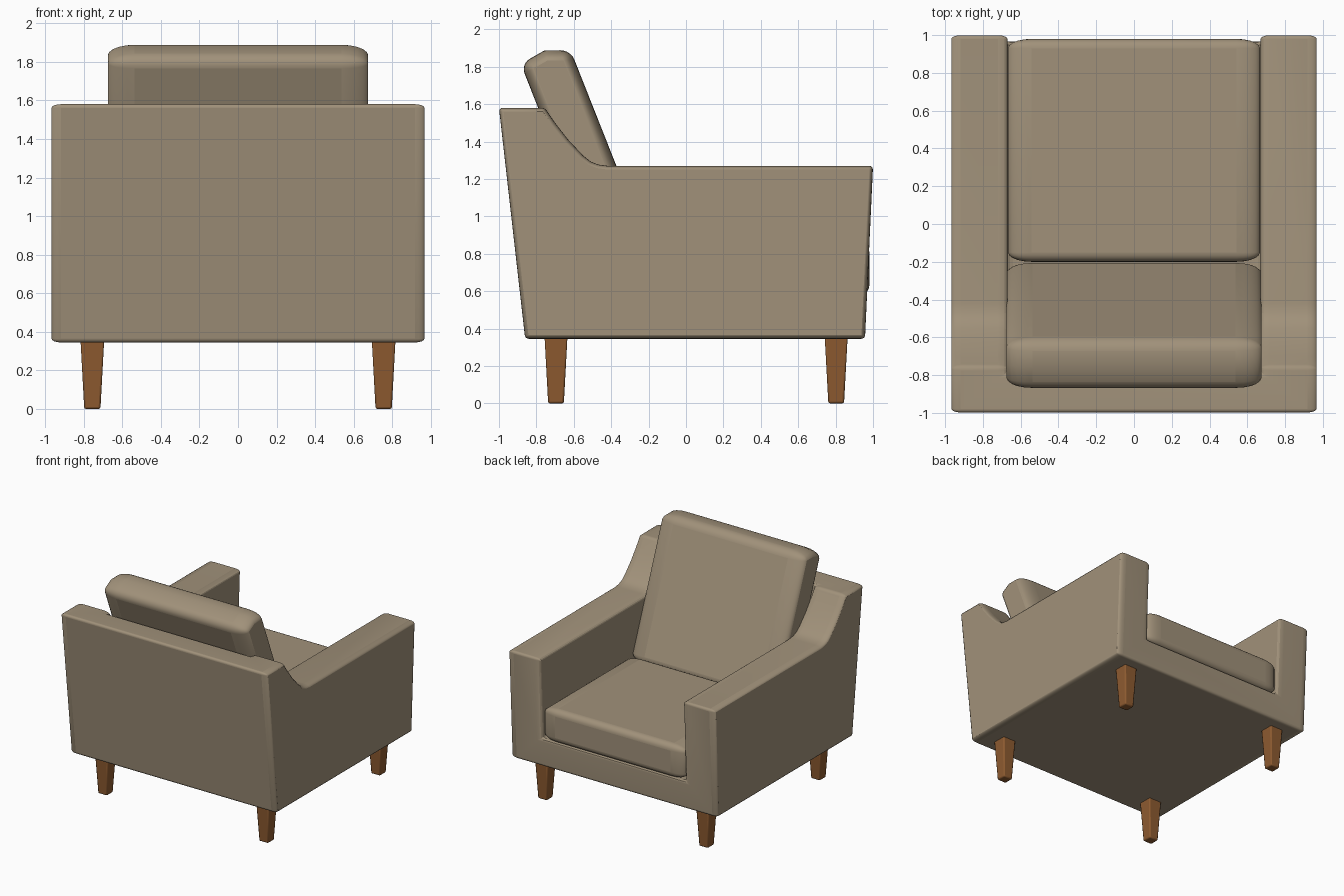
import bpy, bmesh, math
from mathutils import Matrix

if "Cube" in bpy.data.objects:
    bpy.data.objects.remove(bpy.data.objects["Cube"])


def material(name, rgb):
    m = bpy.data.materials.new(name)
    m.diffuse_color = (*rgb, 1)
    m.use_nodes = True
    m.node_tree.nodes["Principled BSDF"].inputs["Base Color"].default_value = m.diffuse_color
    return m


FABRIC = material("taupe fabric", (0.355, 0.285, 0.195))
WOOD = material("brown wood", (0.27, 0.105, 0.03))
SQUASH = 0.4  # x is squashed before bevelling so edges round wider across x


def add(name, bm, mat):
    bmesh.ops.recalc_face_normals(bm, faces=bm.faces)
    me = bpy.data.meshes.new(name)
    bm.to_mesh(me)
    bm.free()
    ob = bpy.data.objects.new(name, me)
    bpy.context.collection.objects.link(ob)
    me.materials.append(mat)
    return ob


def prism(name, profile, half, mat):
    """Extrude a (y, z) outline across x."""
    bm = bmesh.new()
    f = bm.faces.new([bm.verts.new((-half, y, z)) for y, z in profile])
    g = bmesh.ops.extrude_face_region(bm, geom=[f])
    bmesh.ops.translate(bm, vec=(2 * half, 0, 0),
                        verts=[v for v in g["geom"] if isinstance(v, bmesh.types.BMVert)])
    return add(name, bm, mat)


def soften(ob, width, segments):
    b = ob.modifiers.new("bevel", 'BEVEL')
    b.width, b.segments = width, segments
    b.limit_method, b.angle_limit = 'ANGLE', math.radians(35)


def smooth(ob, angle=40):
    bpy.ops.object.select_all(action='DESELECT')
    ob.select_set(True)
    bpy.context.view_layer.objects.active = ob
    bpy.ops.object.shade_smooth_by_angle(angle=math.radians(angle))


# Frame: arms, back and base, with the seat well cut out
frame = prism("frame", [(-0.86, 0.345), (-1.0, 1.58), (-0.755, 1.58), (-0.70, 1.50),
                        (-0.63, 1.41), (-0.55, 1.325), (-0.51, 1.293), (-0.47, 1.277),
                        (-0.42, 1.27), (1.0, 1.27), (0.957, 0.345)], 0.967 * SQUASH, FABRIC)
cutter = prism("seat_well_cutter", [(-0.68, 0.58), (-0.82, 1.8), (1.3, 1.8), (1.3, 0.58)],
               0.67 * SQUASH, FABRIC)
cutter.hide_render = True
cutter.hide_set(True)
cut = frame.modifiers.new("seat well", 'BOOLEAN')
cut.object, cut.operation, cut.solver = cutter, 'DIFFERENCE', 'EXACT'
soften(frame, 0.022, 4)
smooth(frame)
# the cutter follows the frame so both stretch back to full width
frame.scale.x = cutter.scale.x = 1 / SQUASH

# Seat cushion
seat = prism("seat_cushion", [(-0.2, 0.58), (0.98, 0.58), (0.98, 0.86), (-0.2, 0.86)],
             0.667 * SQUASH, FABRIC)
soften(seat, 0.05, 5)
smooth(seat)
seat.scale.x = 1 / SQUASH

# Back cushion, leaning back
t = math.radians(21.6)
up, back = (-math.sin(t), math.cos(t)), (-math.cos(t), -math.sin(t))


def lean(a, b):
    return (-0.19 + a * up[0] + b * back[0], 0.81 + a * up[1] + b * back[1])


cushion = prism("back_cushion", [lean(0, 0), lean(1.16, 0.0), lean(1.21, 0.13),
                                 lean(1.19, 0.275), lean(0, 0.275)], 0.675 * SQUASH, FABRIC)
soften(cushion, 0.055, 5)
cushion.modifiers["bevel"].angle_limit = math.radians(45)
smooth(cushion)
cushion.scale.x = 1 / SQUASH

# Tapered square legs
for side, x in (("left", -0.755), ("right", 0.755)):
    for end, y in (("back", -0.695), ("front", 0.803)):
        bm = bmesh.new()
        bmesh.ops.create_cone(bm, cap_ends=True, segments=4, radius1=0.042 * math.sqrt(2),
                              radius2=0.062 * math.sqrt(2), depth=0.37,
                              matrix=Matrix.Translation((x, y, 0.185)) @ Matrix.Rotation(math.pi / 4, 4, 'Z'))
        leg = add(f"{end}_{side}_leg", bm, WOOD)
        soften(leg, 0.01, 2)
        smooth(leg)
